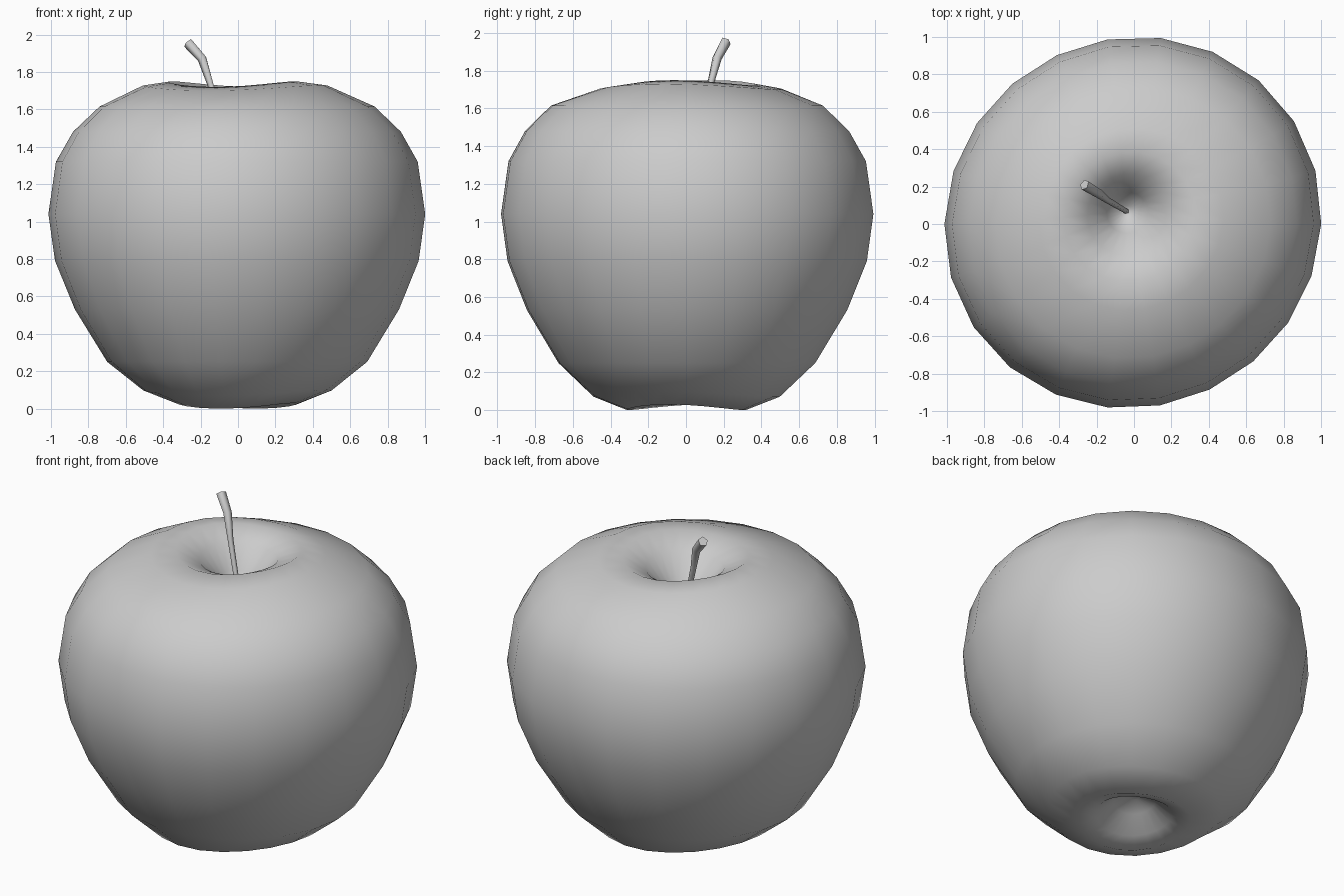
import bpy, bmesh, math
from mathutils import Vector

if "Cube" in bpy.data.objects:
    bpy.data.objects.remove(bpy.data.objects["Cube"])

grey = bpy.data.materials.new("plain_grey")
grey.diffuse_color = (0.6, 0.6, 0.6, 1)
grey.use_nodes = True
grey.node_tree.nodes["Principled BSDF"].inputs["Base Color"].default_value = grey.diffuse_color


def loft(name, rings, angle):
    """Skin a list of equal-sided rings and cap both ends."""
    bm = bmesh.new()
    loops = [[bm.verts.new(p) for p in ring] for ring in rings]
    n = len(loops[0])
    for a, b in zip(loops, loops[1:]):
        for i in range(n):
            j = (i + 1) % n
            bm.faces.new((a[i], a[j], b[j], b[i]))
    bm.faces.new(loops[0][::-1])
    bm.faces.new(loops[-1])
    bmesh.ops.recalc_face_normals(bm, faces=bm.faces)
    mesh = bpy.data.meshes.new(name)
    bm.to_mesh(mesh)
    bm.free()
    mesh.materials.append(grey)
    obj = bpy.data.objects.new(name, mesh)
    bpy.context.collection.objects.link(obj)
    bpy.context.view_layer.objects.active = obj
    obj.select_set(True)
    bpy.ops.object.shade_smooth_by_angle(angle=math.radians(angle))
    obj.select_set(False)
    return obj


# Fruit body: half profile (radius, height) from bottom hollow to stem hollow
profile = [(0.03, 0.17), (0.12, 0.13), (0.22, 0.05), (0.32, 0.015),
           (0.50, 0.085), (0.69, 0.25), (0.86, 0.53), (0.965, 0.79),
           (1.0, 1.04), (0.96, 1.32), (0.87, 1.48), (0.73, 1.615),
           (0.49, 1.715), (0.35, 1.735), (0.22, 1.67), (0.11, 1.54), (0.03, 1.42)]
SIDES = 22


def body_ring(r, z):
    ring = []
    top = max(0, 1 - r / 0.7) if z > 1.3 else 0   # stem hollow sits off centre
    for i in range(SIDES):
        t = 2 * math.pi * i / SIDES
        # slightly lopsided outline
        f = 1 + 0.018 * math.cos(2 * t - 1.15) - 0.010 * math.cos(t - 5.41)
        # uneven shoulder and foot
        wave = 0.015 * math.cos(2 * t + 0.6) if r < 0.6 else 0
        ring.append((r * f * math.cos(t) - 0.04 * top,
                     r * f * math.sin(t) + 0.07 * top,
                     z + wave * min(1, r / 0.3)))
    return ring


loft("fruit_body", [body_ring(r, z) for r, z in profile], 80)

# Stem: bent, thickening toward a cut tip
path = [(-0.035, 0.065, 1.40), (-0.145, 0.13, 1.73), (-0.19, 0.165, 1.87), (-0.265, 0.21, 1.955)]
radii = [0.014, 0.018, 0.026, 0.030]
stem = []
for k, (p, r) in enumerate(zip(path, radii)):
    d = (Vector(path[min(k + 1, 3)]) - Vector(path[max(k - 1, 0)])).normalized()
    u = d.cross(Vector((0, 1, 0))).normalized()
    v = d.cross(u)
    stem.append([Vector(p) + r * (u * math.cos(a) + v * math.sin(a))
                 for a in (2 * math.pi * i / 5 for i in range(5))])
loft("stem", stem, 75)
